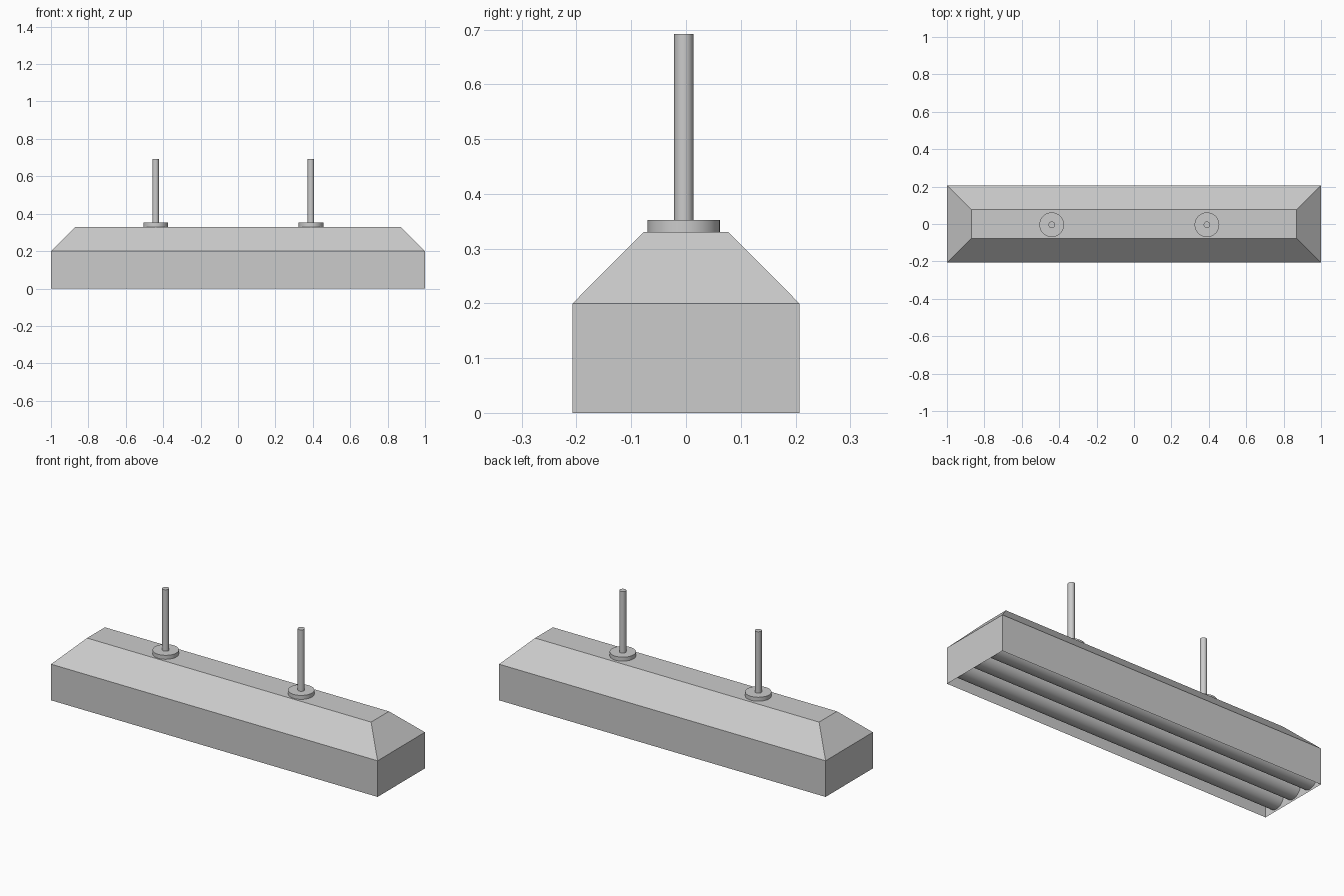
import bpy, bmesh, math

if "Cube" in bpy.data.objects:
    bpy.data.objects.remove(bpy.data.objects["Cube"])


def make_housing():
    # Thin open-bottomed shell: three rectangular rings bridged, closed on top
    rings = [(1.0, 0.207, 0.0), (1.0, 0.207, 0.2), (0.87, 0.078, 0.33)]
    corners = [(-1, -1), (1, -1), (1, 1), (-1, 1)]
    bm = bmesh.new()
    loops = [[bm.verts.new((sx * hx, sy * hy, z)) for sx, sy in corners]
             for hx, hy, z in rings]
    for low, high in zip(loops, loops[1:]):
        for i in range(4):
            j = (i + 1) % 4
            bm.faces.new((low[i], low[j], high[j], high[i]))
    bm.faces.new(loops[-1])
    mesh = bpy.data.meshes.new("lamp_housing")
    bm.to_mesh(mesh)
    bm.free()
    bpy.context.collection.objects.link(bpy.data.objects.new("lamp_housing", mesh))


def cylinder(name, radius, length, location, rotation=(0, 0, 0), sides=32):
    bpy.ops.mesh.primitive_cylinder_add(vertices=sides, radius=radius, depth=length,
                                        location=location, rotation=rotation)
    obj = bpy.context.object
    obj.name = name
    bpy.ops.object.shade_smooth_by_angle(angle=math.radians(40))


make_housing()

# Three fluorescent tubes running end to end inside the shell
for n, y in enumerate((-0.125, 0.0, 0.125), 1):
    cylinder(f"light_tube_{n}", 0.054, 1.998, (0, y, 0.063), (0, math.pi / 2, 0))

# Ceiling mounts: a flat disc with a hanging rod
for side, x in (("left", -0.44), ("right", 0.39)):
    cylinder(f"mount_disc_{side}", 0.066, 0.023, (x, -0.004, 0.3405))
    cylinder(f"hanging_rod_{side}", 0.0175, 0.345, (x, -0.004, 0.5195))
